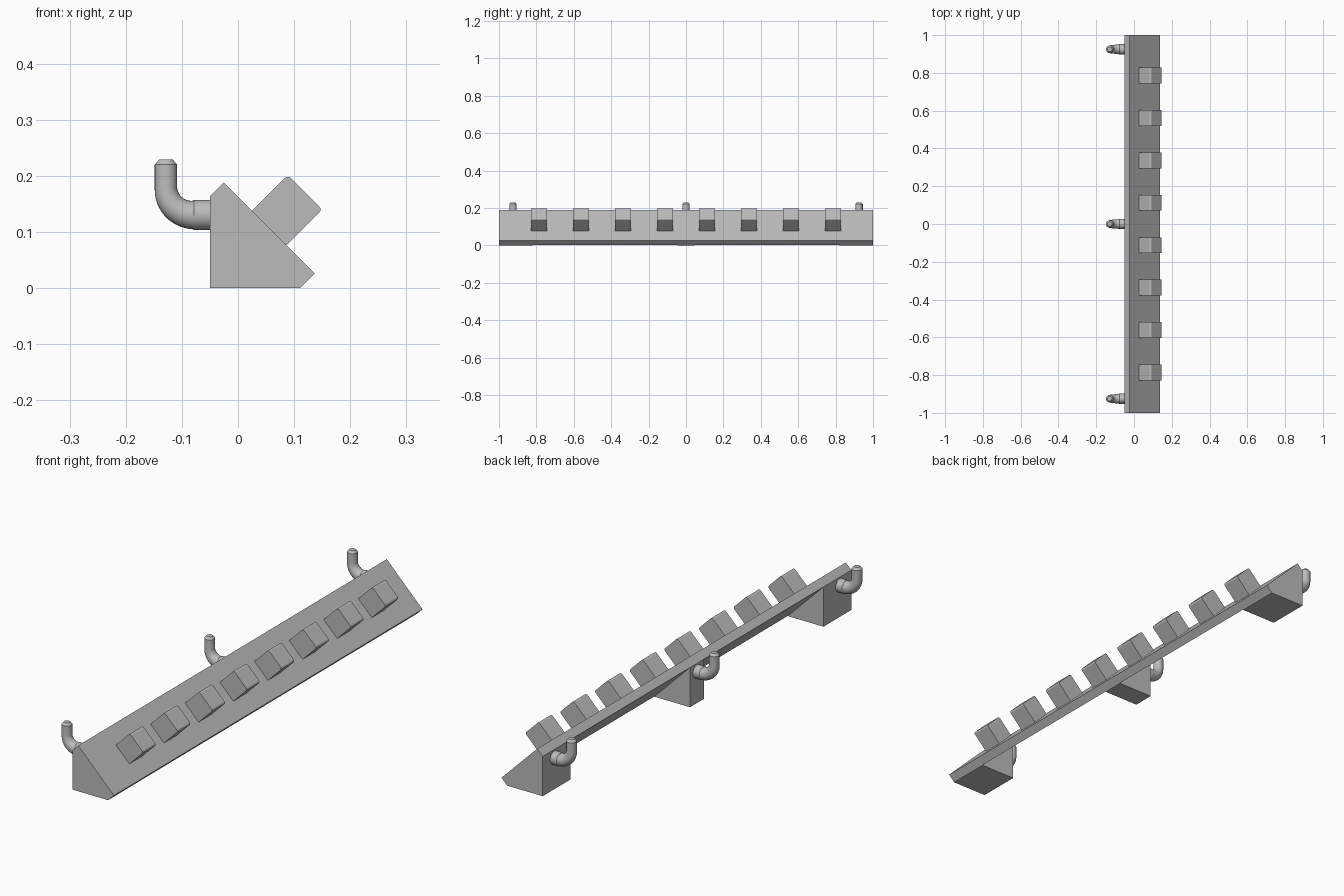
import bpy, bmesh, math
from mathutils import Vector

if "Cube" in bpy.data.objects:
    bpy.data.objects.remove(bpy.data.objects["Cube"], do_unlink=True)

grey = bpy.data.materials.new("plain grey")
grey.use_nodes = True
grey.diffuse_color = (0.5, 0.5, 0.5, 1)
grey.node_tree.nodes["Principled BSDF"].inputs["Base Color"].default_value = grey.diffuse_color


def finish(name, bm):
    bmesh.ops.recalc_face_normals(bm, faces=bm.faces)
    mesh = bpy.data.meshes.new(name)
    bm.to_mesh(mesh)
    bm.free()
    mesh.materials.append(grey)
    obj = bpy.data.objects.new(name, mesh)
    bpy.context.collection.objects.link(obj)
    return obj


def extrude_profile(name, points, y0, y1):
    """Extrude an (x, z) outline along y."""
    bm = bmesh.new()
    face = bm.faces.new([bm.verts.new((x, y0, z)) for x, z in points])
    out = bmesh.ops.extrude_face_region(bm, geom=[face])
    verts = [v for v in out["geom"] if isinstance(v, bmesh.types.BMVert)]
    bmesh.ops.translate(bm, vec=(0, y1 - y0, 0), verts=verts)
    return finish(name, bm)


def tube(name, stations, y, sides=24):
    """Skin rings given as (x, z, radius, angle of travel in xz)."""
    bm = bmesh.new()
    rings = []
    for x, z, r, a in stations:
        normal = Vector((-math.sin(a), 0, math.cos(a)))
        turns = [2 * math.pi * i / sides for i in range(sides)]
        rings.append([bm.verts.new(Vector((x, y, z)) + r * (math.cos(t) * normal
                      + math.sin(t) * Vector((0, 1, 0)))) for t in turns])
    for a, b in zip(rings, rings[1:]):
        for i in range(sides):
            j = (i + 1) % sides
            bm.faces.new((a[i], a[j], b[j], b[i]))
    bm.faces.new(rings[0])
    bm.faces.new(rings[-1])
    obj = finish(name, bm)
    bpy.ops.object.select_all(action="DESELECT")
    obj.select_set(True)
    bpy.context.view_layer.objects.active = obj
    bpy.ops.object.shade_smooth_by_angle(angle=math.radians(32))


# Sloping plate along the whole length
extrude_profile("sloping_plate",
                [(-.05, .163), (-.025, .188), (.137, .026), (.112, .001)], -1, 1)

# Wedge brackets behind the plate
wedge = [(-.05, 0), (-.05, .163), (.112, .001), (.111, 0)]
for name, y0, y1 in (("front_bracket", -1, -.82), ("middle_bracket", -.045, .045),
                     ("back_bracket", .82, 1)):
    extrude_profile(name, wedge, y0, y1)

# Square pegs standing at right angles to the slope, with rounded outer edges
along = Vector((1, -1)).normalized()
out = Vector((1, 1)).normalized()
base = Vector((.057, .108))
half, height, r = .0435, .0885, .008
outline = [(-half, -.01)]
for cx, start in ((-half + r, 180), (half - r, 90)):
    for k in range(4):
        t = math.radians(start - 30 * k)
        outline.append((cx + r * math.cos(t), height - r + r * math.sin(t)))
outline.append((half, -.01))
peg_profile = [base + along * u + out * v for u, v in outline]
for i in range(8):
    y = (i - 3.5) * .2245
    extrude_profile(f"peg_{i + 1}", peg_profile, y - .042, y + .042)

# Bent hooks: straight root, tapered elbow, upright tip with a chamfer
stations = [(-.04, .13, .027, math.pi), (-.078, .13, .027, math.pi)]
steps = 10
for k in range(steps + 1):
    f = k / steps
    a = f * math.pi / 2
    stations.append((-.08 - .0485 * math.sin(a), .1785 - .0485 * math.cos(a),
                     .0255 - .0055 * f, math.pi - a))
stations += [(-.1285, .22, .02, math.pi / 2), (-.1285, .229, .012, math.pi / 2)]
for name, y in (("front_hook", -.925), ("middle_hook", 0), ("back_hook", .925)):
    tube(name, stations, y)
